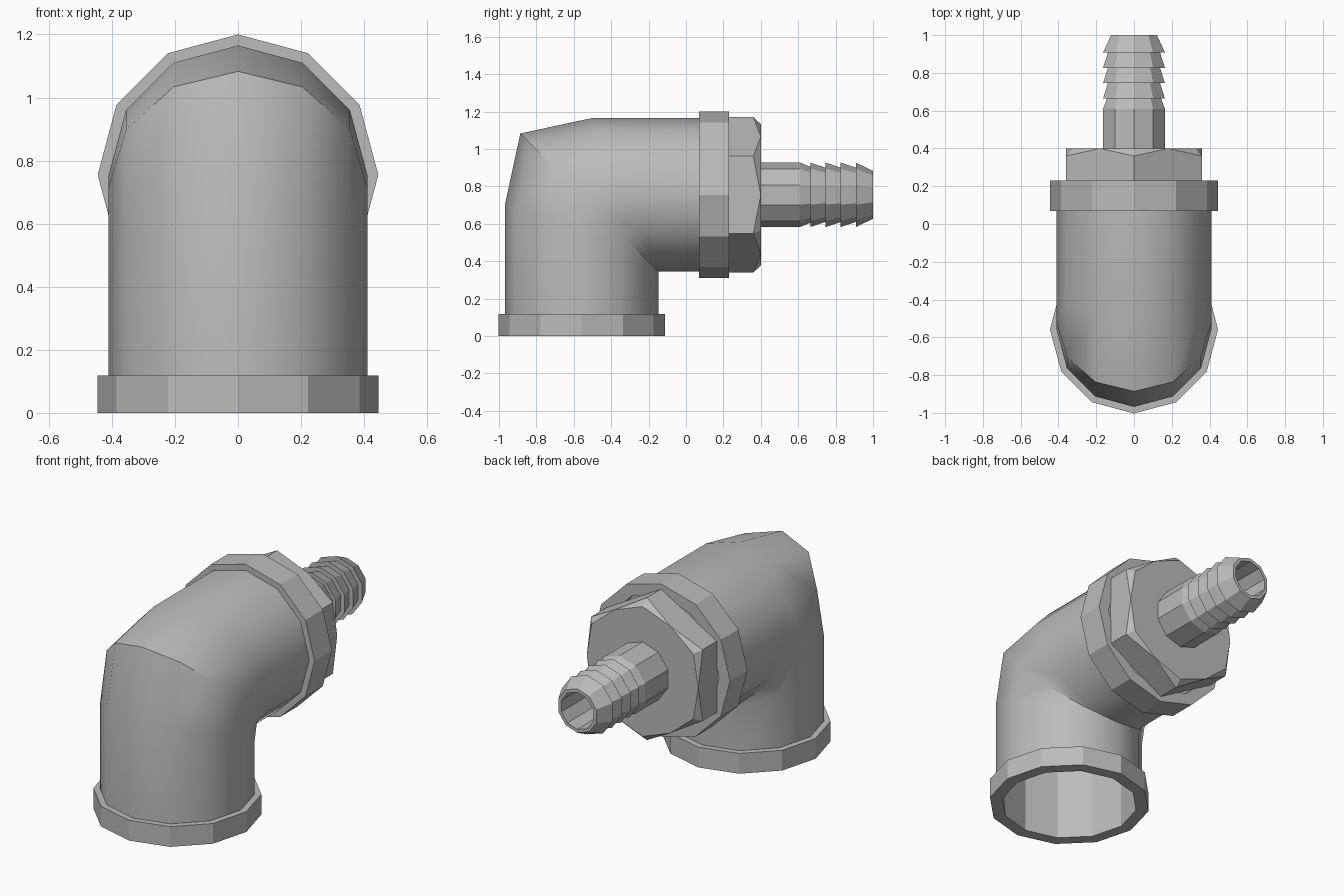
import bpy, bmesh, math

if "Cube" in bpy.data.objects:
    bpy.data.objects.remove(bpy.data.objects["Cube"])

mat = bpy.data.materials.new("plain grey plastic")
mat.diffuse_color = (0.5, 0.5, 0.5, 1)
mat.use_nodes = True
mat.node_tree.nodes["Principled BSDF"].inputs["Base Color"].default_value = mat.diffuse_color

CY, CZ = -0.558, 0.755      # vertical pipe axis y, horizontal pipe axis z
R, R_IN, R_COL = 0.41, 0.375, 0.445


def finish(name, bm, smooth=None):
    bmesh.ops.recalc_face_normals(bm, faces=bm.faces)
    me = bpy.data.meshes.new(name)
    bm.to_mesh(me)
    bm.free()
    me.materials.append(mat)
    ob = bpy.data.objects.new(name, me)
    bpy.context.collection.objects.link(ob)
    if smooth:
        bpy.ops.object.select_all(action='DESELECT')
        ob.select_set(True)
        bpy.context.view_layer.objects.active = ob
        bpy.ops.object.shade_smooth_by_angle(angle=math.radians(smooth))
    return ob


def bridge(bm, rings, closed=False):
    n = len(rings[0])
    pairs = list(zip(rings, rings[1:]))
    if closed:
        pairs.append((rings[-1], rings[0]))
    for a, b in pairs:
        for i in range(n):
            j = (i + 1) % n
            bm.faces.new((a[i], a[j], b[j], b[i]))


def lathe(name, profile, n, place, closed=False):
    """Faceted turned part; profile is (distance along axis, radius)."""
    bm = bmesh.new()
    rings = []
    for h, r in profile:
        rings.append([bm.verts.new(place(r * math.sin(2 * math.pi * i / n),
                                         r * math.cos(2 * math.pi * i / n), h))
                      for i in range(n)])
    bridge(bm, rings, closed)
    if not closed:
        bm.faces.new(rings[0])
        bm.faces.new(rings[-1])
    return finish(name, bm)


def upright(u, v, h):
    return (u, CY - v, h)


def level(u, v, h):
    return (u, h, CZ + v)


# Mitred elbow: outer skin and hollow inner skin share the same section rule
def elbow_rings(bm, r, z0, y1):
    py, pz = CY + r, CZ - r            # sharp inner corner
    rings = [[] for _ in range(5)]
    for i in range(12):
        a = 2 * math.pi * i / 12
        x, d = r * math.sin(a), r + r * math.cos(a)   # d = distance from inner corner
        pts = [(py - d, z0), (py - d, pz + 0.435 * d), (py - 0.9 * d, pz + 0.9 * d),
               (py - 0.435 * d, pz + d), (y1, pz + d)]
        for ring, (y, z) in zip(rings, pts):
            ring.append(bm.verts.new((x, y, z)))
    return rings


bm = bmesh.new()
bridge(bm, elbow_rings(bm, R, 0.05, 0.15))
bmesh.ops.remove_doubles(bm, verts=bm.verts, dist=1e-4)
finish("elbow_pipe", bm, 40)

bm = bmesh.new()
bore = elbow_rings(bm, R_IN, 0.0, 0.2)
bridge(bm, bore)
bm.faces.new(bore[-1])
bmesh.ops.remove_doubles(bm, verts=bm.verts, dist=1e-4)
bore_ob = finish("elbow_bore", bm)
bore_ob.data.flip_normals()            # bore faces look inward

# Collars at both pipe ends
lathe("bottom_collar", [(0, R_IN), (0, R_COL), (0.118, R_COL), (0.118, R_IN)],
      12, upright, closed=True)
lathe("side_collar", [(0.07, R_IN), (0.07, R_COL), (0.23, R_COL), (0.23, R_IN)],
      12, level, closed=True)

# Hexagonal nut with chamfered corners
bm = bmesh.new()
back, edge, front = [], [], []
for i in range(12):
    a = math.pi * i / 6
    corner = i % 2 == 0

    def vert(r, y):
        return bm.verts.new(level(r * math.sin(a), r * math.cos(a), y))
    r = 0.415 if corner else 0.3594
    back.append(vert(r, 0.225))
    edge.append(vert(r, 0.36 if corner else 0.4))
    front.append(vert(0.378, 0.4) if corner else edge[-1])
bridge(bm, [back, edge])
for i in range(0, 12, 2):
    bm.faces.new((edge[i], edge[i - 1], front[i]))
    bm.faces.new((edge[i], front[i], edge[(i + 1) % 12]))
bm.faces.new(front)
bm.faces.new(back)
finish("hex_nut", bm)

# Hose barb: straight neck, four teeth, blind bore
profile = [(0.39, 0.172), (0.61, 0.172), (0.665, 0.15)]
for k in range(4):
    y = 0.665 + 0.081 * k
    profile += [(y, 0.172), (y + 0.081, 0.145)]
profile[-1] = (1.0, 0.128)
profile += [(1.0, 0.108), (0.42, 0.108)]
lathe("hose_barb", profile, 10, level)
